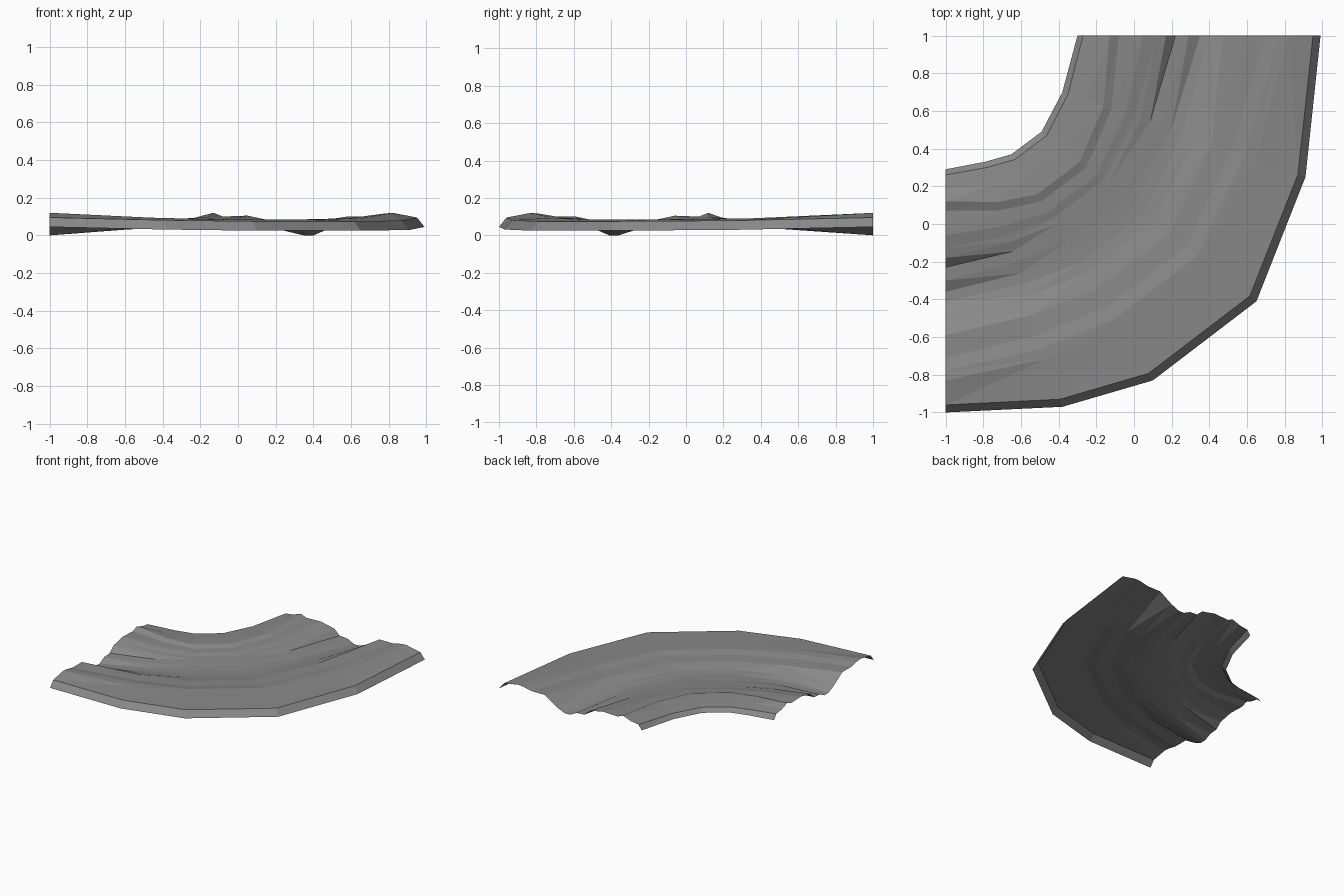
import bpy
import bmesh
from mathutils import Vector

# Remove the default object
default_cube = bpy.data.objects.get("Cube")
if default_cube:
    bpy.data.objects.remove(default_cube, do_unlink=True)


def make_material(name, colour):
    material = bpy.data.materials.new(name)
    material.use_nodes = True
    material.diffuse_color = colour
    shader = material.node_tree.nodes["Principled BSDF"]
    shader.inputs["Base Color"].default_value = colour
    shader.inputs["Roughness"].default_value = 0.9
    return material


# Plan of the bend: inner point, outer point, share of the worn middle section
stations = [
    ((-1, .29), (-1, -1), 0),
    ((-.79, .33), (-.38, -.97), .7),
    ((-.65, .37), (.1, -.83), 1),
    ((-.49, .49), (.65, -.41), 1),
    ((-.38, .70), (.91, .25), .8),
    ((-.30, 1), (.99, 1), 0),
]

# Cross-section: offset and height at the ends, then in the middle of the bend
section = [
    (-.30, .045, -.30, .045),   # inner skirt
    (-.27, .085, -.27, .075),
    (-.20, .095, -.17, .085),
    (-.13, .12, -.07, .09),     # inner bank
    (-.08, .10, -.03, .075),
    (.05, .105, .03, .07),
    (.12, .09, .07, .06),
    (.17, .08, .10, .058),
    (.22, .035, .15, .053),     # rut
    (.29, .03, .2, .048),
    (.35, 0, .26, .045),
    (.40, 0, .32, .045),
    (.47, .03, .38, .05),
    (.58, .10, .47, .068),
    (.70, .10, .57, .072),
    (.77, .115, .64, .085),     # outer bank
    (.82, .12, .70, .083),
    (.95, .095, .95, .075),
    (.99, .045, .99, .025),     # outer skirt
]
start, finish = section[0][0], section[-1][0]


def mix(a, b, share):
    return a + (b - a) * share


def section_ring(bm, inner, outer, worn):
    """Lay the cross-section between the inner and outer edge of the bend."""
    ring = []
    for end_offset, end_height, mid_offset, mid_height in section:
        offset = mix(end_offset, mid_offset, worn)
        spot = Vector(inner).lerp(Vector(outer), (offset - start) / (finish - start))
        ring.append(bm.verts.new((spot.x, spot.y, mix(end_height, mid_height, worn))))
    return ring


# Loft the open path surface around the bend
bm = bmesh.new()
rings = [section_ring(bm, *station) for station in stations]
for near, far in zip(rings, rings[1:]):
    for i in range(len(section) - 1):
        bm.faces.new((near[i], near[i + 1], far[i + 1], far[i]))
bmesh.ops.triangulate(bm, faces=bm.faces[:])
bm.normal_update()
if sum(face.normal.z for face in bm.faces) < 0:
    bmesh.ops.reverse_faces(bm, faces=bm.faces[:])

mesh = bpy.data.meshes.new("curved_path")
bm.to_mesh(mesh)
bm.free()
mesh.materials.append(make_material("path grey", (.25, .25, .25, 1)))
path = bpy.data.objects.new("curved_path", mesh)
bpy.context.collection.objects.link(path)
